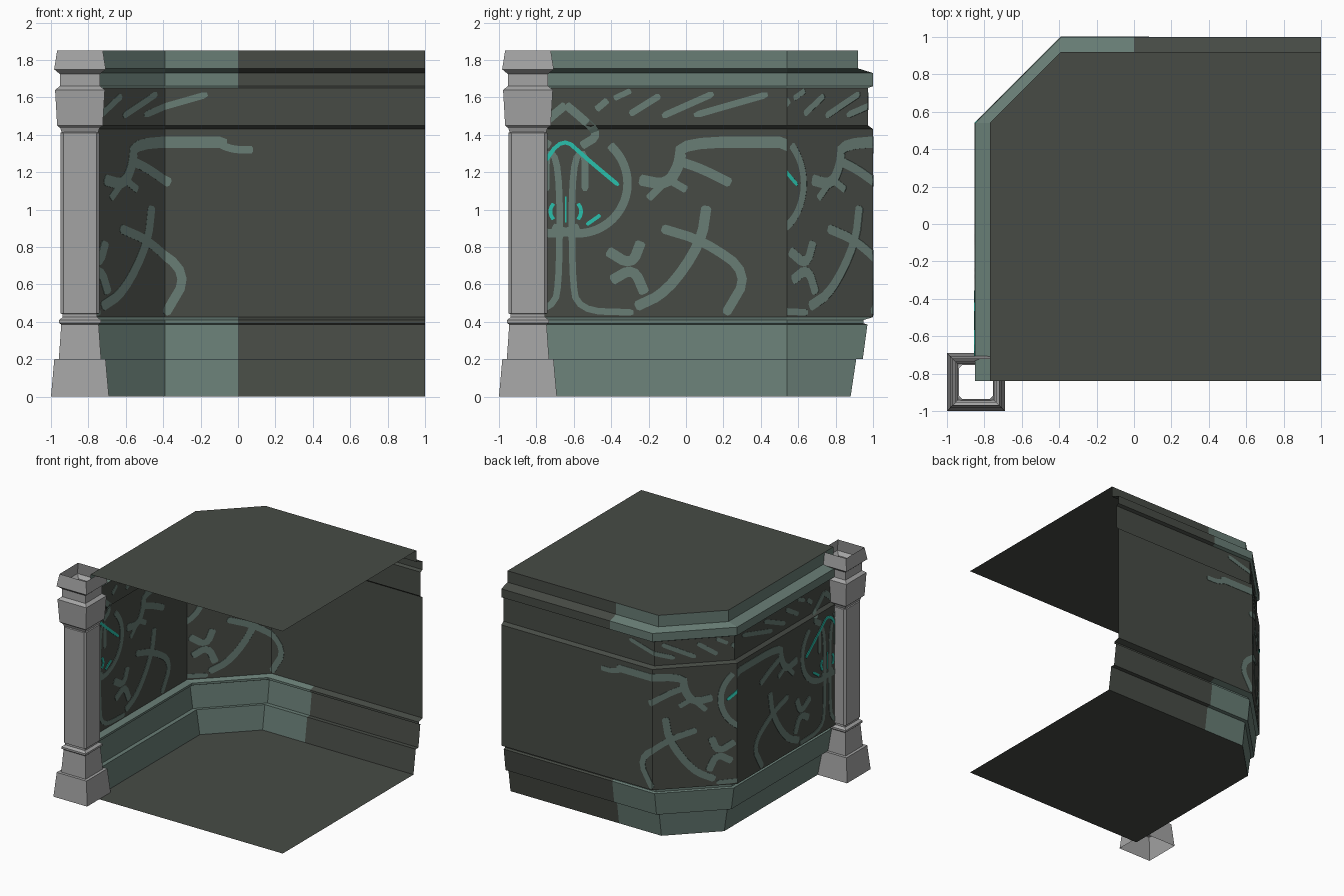
import bpy, bmesh, math
from mathutils import Vector

if "Cube" in bpy.data.objects:
    bpy.data.objects.remove(bpy.data.objects["Cube"])


def material(name, rgb):
    lin = [((c / 255 + 0.055) / 1.055) ** 2.4 for c in rgb]
    m = bpy.data.materials.new(name)
    m.diffuse_color = (*lin, 1)
    m.use_nodes = True
    m.node_tree.nodes["Principled BSDF"].inputs["Base Color"].default_value = m.diffuse_color
    return m


DARK = material("dark stone", (71, 75, 69))
PALE = material("pale green stone", (104, 125, 117))
TEAL = material("glowing teal", (42, 192, 172))
GREY = material("column grey", (164, 164, 164))


def finish(name, bm, mats):
    me = bpy.data.meshes.new(name)
    bm.to_mesh(me)
    bm.free()
    for m in mats:
        me.materials.append(m)
    ob = bpy.data.objects.new(name, me)
    bpy.context.collection.objects.link(ob)


# Wall path: distance along the wall, outer corner, inward direction
CORNER1, CORNER2 = 0.54, 1.19
PATH = [(-0.84, (-0.85, -0.84), (1, 0)), (CORNER1, (-0.85, 0.54), (1, 0)),
        (CORNER2, (-0.39, 1.0), (0, -1)), (1.58, (0.0, 1.0), (0, -1)),
        (2.58, (1.0, 1.0), (0, -1))]


def on_wall(s, d, z):
    for (s0, p0, n0), (s1, p1, n1) in zip(PATH, PATH[1:]):
        if s <= s1 + 1e-5:
            break
    a = Vector(p0) + Vector(n0) * d
    b = Vector(p1) + Vector(n1) * d
    p = a.lerp(b, (s - s0) / (s1 - s0))
    return Vector((p.x, p.y, z))


# Wall with skirting, panel, frieze and cornice; profile is (inward depth, z)
PROFILE = [(.12, 0), (.09, .2), (.055, .2), (.03, .385), (.05, .392), (.05, .41),
           (0, .425), (0, 1.43), (.027, 1.45), (.027, 1.65),
           (0, 1.66), (0, 1.73), (.08, 1.755), (.08, 1.85)]
bm = bmesh.new()
rows = [[bm.verts.new(on_wall(s, d, z)) for d, z in PROFILE] for s, _, _ in PATH]
for i in range(len(rows) - 1):
    for j in range(len(PROFILE) - 1):
        f = bm.faces.new((rows[i][j], rows[i + 1][j], rows[i + 1][j + 1], rows[i][j + 1]))
        z = f.calc_center_median().z
        f.material_index = int(i < 3 and (z < .424 or z > 1.652))
finish("moulded_wall", bm, [DARK, PALE])

# Floor and ceiling
for name, d, z in (("floor", .12, 0), ("ceiling", .08, 1.85)):
    bm = bmesh.new()
    pts = [on_wall(s, d, z) for s, _, _ in PATH] + [Vector((1, -.84, z))]
    bm.faces.new([bm.verts.new(p) for p in (pts if z else pts[::-1])])
    finish(name, bm, [DARK])


# Column sections: square rings (half width, z), optionally chamfered
def column(name, rings, chamfer=0):
    bm = bmesh.new()
    loops = []
    for h, z in rings:
        k = h - chamfer
        pts = [(h, -k), (h, k)] if chamfer else [(h, k)]
        ring = []
        for _ in range(4):
            ring += [bm.verts.new((x - .845, y - .845, z)) for x, y in pts]
            pts = [(-y, x) for x, y in pts]
        loops.append(ring)
    n = len(loops[0])
    for a, b in zip(loops, loops[1:]):
        for i in range(n):
            bm.faces.new((a[i], a[(i + 1) % n], b[(i + 1) % n], b[i]))
    finish(name, bm, [GREY])


column("column_base", [(.155, 0), (.137, .2), (.113, .2), (.1, .385), (.112, .395),
                       (.112, .41), (.092, .425), (.092, .45)])
column("column_shaft", [(.09, .44), (.104, .445), (.104, 1.41), (.09, 1.42)], .015)
column("column_capital", [(.092, 1.4), (.105, 1.435), (.122, 1.45), (.133, 1.64),
                          (.108, 1.66), (.108, 1.725), (.138, 1.75), (.122, 1.85)])


# Painted strokes: smoothed ribbons, laid flat in (s, depth, z), then bent on the wall
def smooth(pts):
    pts = [Vector(p) for p in pts]
    for _ in range(2):
        out = [pts[0]]
        for a, b in zip(pts, pts[1:]):
            out += [a.lerp(b, .25), a.lerp(b, .75)]
        pts = out + [pts[-1]]
    return pts


def arc(cx, cz, r, a0, a1, n=10):
    angles = [math.radians(a0 + (a1 - a0) * i / n) for i in range(n + 1)]
    return [(cx + r * math.cos(a), cz + r * math.sin(a)) for a in angles]


def dash(x, z, angle, length):
    a = math.radians(angle)
    dx, dz = math.cos(a) * length / 2, math.sin(a) * length / 2
    return [(x - dx, z - dz), (x + dx, z + dz)]


def mirrored(strokes):
    return strokes + [(w, [(-1.286 - x, z) for x, z in p]) for w, p in strokes]


def ribbon(bm, pts, width, t, shift):
    pts = smooth(pts)
    rings = []
    for i, p in enumerate(pts):
        tan = (pts[min(i + 1, len(pts) - 1)] - pts[max(i - 1, 0)]).normalized()
        w = width / 2 * (.55 if i in (0, len(pts) - 1) else 1)
        side = Vector((-tan.y, tan.x)) * w
        rings.append([bm.verts.new((q.x + shift, e, q.y)) for q, e in
                      ((p + side, t), (p - side, t), (p - side, -t), (p + side, -t))])
    for a, b in zip(rings, rings[1:]):
        for k in range(4):
            bm.faces.new((a[k], a[(k + 1) % 4], b[(k + 1) % 4], b[k]))
    bm.faces.new(rings[0][::-1])
    bm.faces.new(rings[-1])


def cut(bm, s, keep=0):
    bmesh.ops.bisect_plane(bm, geom=bm.verts[:] + bm.edges[:] + bm.faces[:], dist=1e-6,
                           plane_co=(s, 0, 0), plane_no=(1, 0, 0),
                           clear_outer=keep < 0, clear_inner=keep > 0)


def paint(name, strokes, t, mat):
    for label, shift in (("side", 0), ("corner", .98)):   # the motif repeats once
        bm = bmesh.new()
        for width, pts in strokes:
            ribbon(bm, pts, width, t, shift)
        if shift:
            cut(bm, CORNER1, 1)
            cut(bm, CORNER2)
        else:
            cut(bm, -.74, 1)
            cut(bm, CORNER1, -1)
        bmesh.ops.recalc_face_normals(bm, faces=bm.faces[:])
        for v in bm.verts:
            s, e, z = v.co
            v.co = on_wall(s, (.027 if z > 1.44 else 0) + e, z)
        finish(name + "_" + label, bm, [mat])


# Symmetrical stems, ring and crown
paint("stem_pattern", mirrored([
    (.035, [(-.28, .45), (-.58, .46), (-.61, .65), (-.61, 1.25), (-.54, 1.33), (-.54, 1.1)]),
    (.045, arc(-.58, 1.14, .27, 50, -120)),
    (.045, [(-.643, 1.56), (-.57, 1.5), (-.46, 1.4), (-.56, 1.34)]),
]), .003, PALE)

# Branches
paint("branch_pattern", [
    (.06, [(.54, 1.36), (-.03, 1.36), (-.03, 1.25), (-.1, 1.13), (-.25, 1.16)]),
    (.04, [(.48, 1.36), (.57, 1.32), (.68, 1.32)]),
    (.05, [(-.04, 1.26), (.08, 1.22), (.24, 1.14)]),
    (.055, [(.11, 1.02), (.08, .82), (-.1, .56), (-.27, .48)]),
    (.05, [(-.13, .9), (.1, .83), (.34, .66), (.21, .44)]),
    (.055, [(-.24, .83), (-.29, .7), (-.42, .78)]),
    (.055, [(-.4, .62), (-.28, .69), (-.22, .55)]),
    (.04, dash(-.16, 1.1, 45, .12)),
    (.04, dash(-.04, 1.13, -30, .1)),
], .003, PALE)

# Slanted frieze dashes growing along the wall
paint("frieze_pattern", [(.035, dash(-.45 + .23 * i, 1.56, 40 - 8 * i, .08 + .11 * i))
                         for i in range(4)] + [(.03, dash(-.34, 1.615, 25, .1))], .003, PALE)

# Teal inlays
paint("teal_inlay", [
    (.022, [(-.78, 1.22), (-.66, 1.39), (-.54, 1.28), (-.36, 1.13)]),
    (.01, dash(-.643, 1, 90, .14)),
    (.02, dash(-.495, .945, 35, .09)),
] + mirrored([(.02, arc(-.62, .99, .06, 45, -45, 4))]), .0045, TEAL)
